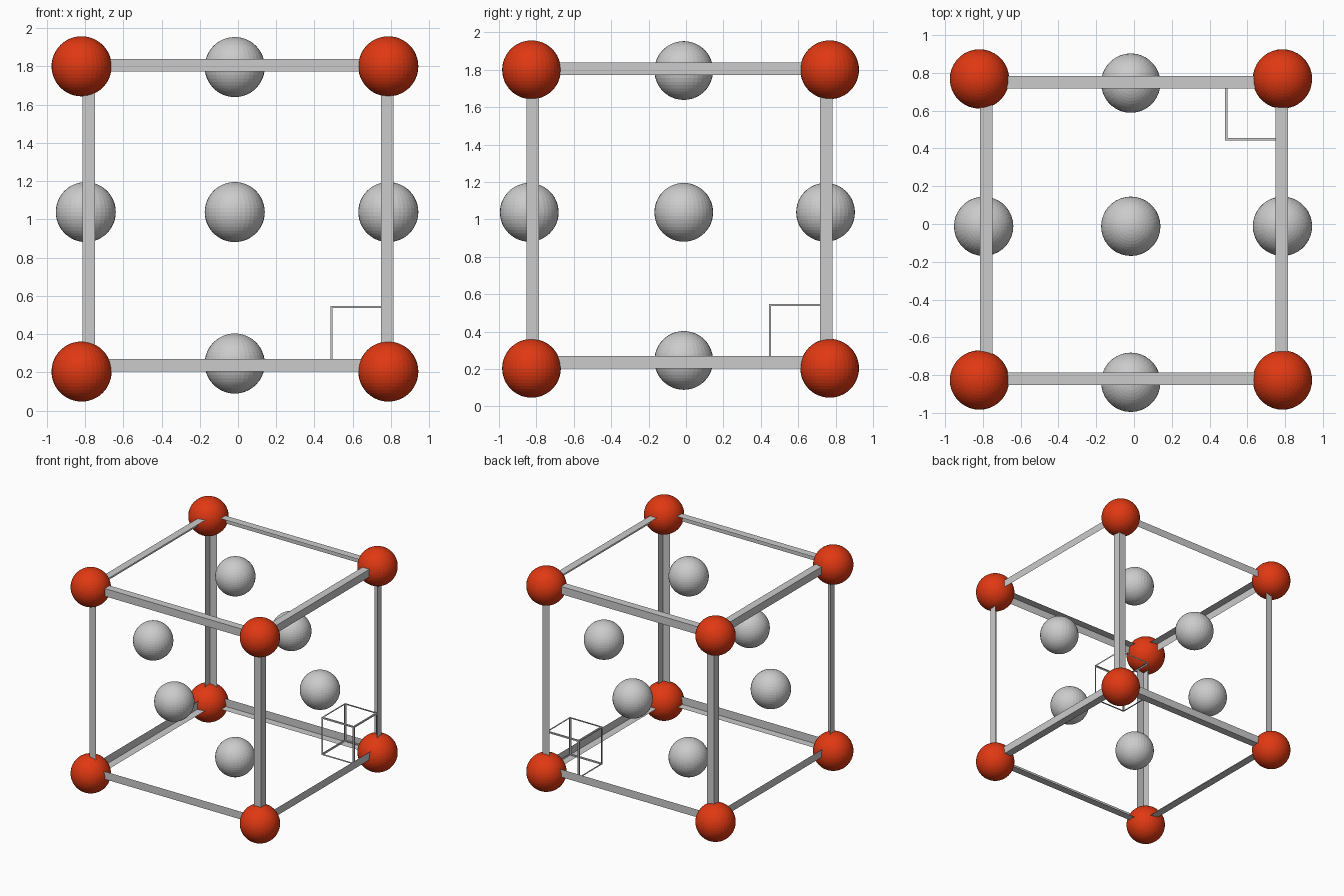
import bpy, bmesh
from mathutils import Vector
from itertools import product

if "Cube" in bpy.data.objects:
    bpy.data.objects.remove(bpy.data.objects["Cube"])

RADIUS = 0.157


def finish(bm, name, mat=None):
    mesh = bpy.data.meshes.new(name)
    bm.to_mesh(mesh)
    bm.free()
    obj = bpy.data.objects.new(name, mesh)
    bpy.context.collection.objects.link(obj)
    if mat:
        mesh.materials.append(mat)
    return obj


def open_frame(name, lo, hi, bar):
    """Box shell whose six sides are cut out, leaving thin angle-section edges."""
    bm = bmesh.new()
    bmesh.ops.create_cube(bm, size=1)
    lo, hi = Vector(lo), Vector(hi)
    size, mid = hi - lo, (hi + lo) / 2
    for v in bm.verts:
        v.co = Vector(c * s + m for c, s, m in zip(v.co, size, mid))
    sides = bm.faces[:]
    bmesh.ops.inset_individual(bm, faces=sides, thickness=bar, use_even_offset=True)
    bmesh.ops.delete(bm, geom=sides, context='FACES')
    return finish(bm, name)


def ball(name, pos, mat=None):
    bm = bmesh.new()
    bmesh.ops.create_uvsphere(bm, u_segments=36, v_segments=24, radius=RADIUS)
    obj = finish(bm, name, mat)
    obj.location = pos
    return obj


red = bpy.data.materials.new("red")
red.diffuse_color = (0.75, 0.04, 0.006, 1)
red.use_nodes = True
red.node_tree.nodes["Principled BSDF"].inputs["Base Color"].default_value = red.diffuse_color

# Cell frame and the small right-angle marker box in its back right corner
open_frame("cell_frame", (-0.814, -0.852, 0.204), (0.814, 0.783, 1.838), 0.066)
open_frame("angle_marker_frame", (0.483, 0.443, 0.225), (0.79, 0.76, 0.548), 0.012)

# Red balls on the eight corners
for i, pos in enumerate(product((-0.818, 0.786), (-0.826, 0.768), (0.204, 1.80))):
    ball(f"corner_ball_{i + 1}", pos, red)

# Grey balls in the middle of each side
MX, MY, MZ = -0.017, -0.012, 1.038
for side, pos in {
    "left": (-0.796, MY, MZ), "right": (0.786, MY, MZ),
    "front": (MX, -0.838, MZ), "back": (MX, 0.746, MZ),
    "bottom": (MX, MY, 0.246), "top": (MX, MY, 1.796),
}.items():
    ball(f"{side}_face_ball", pos)
